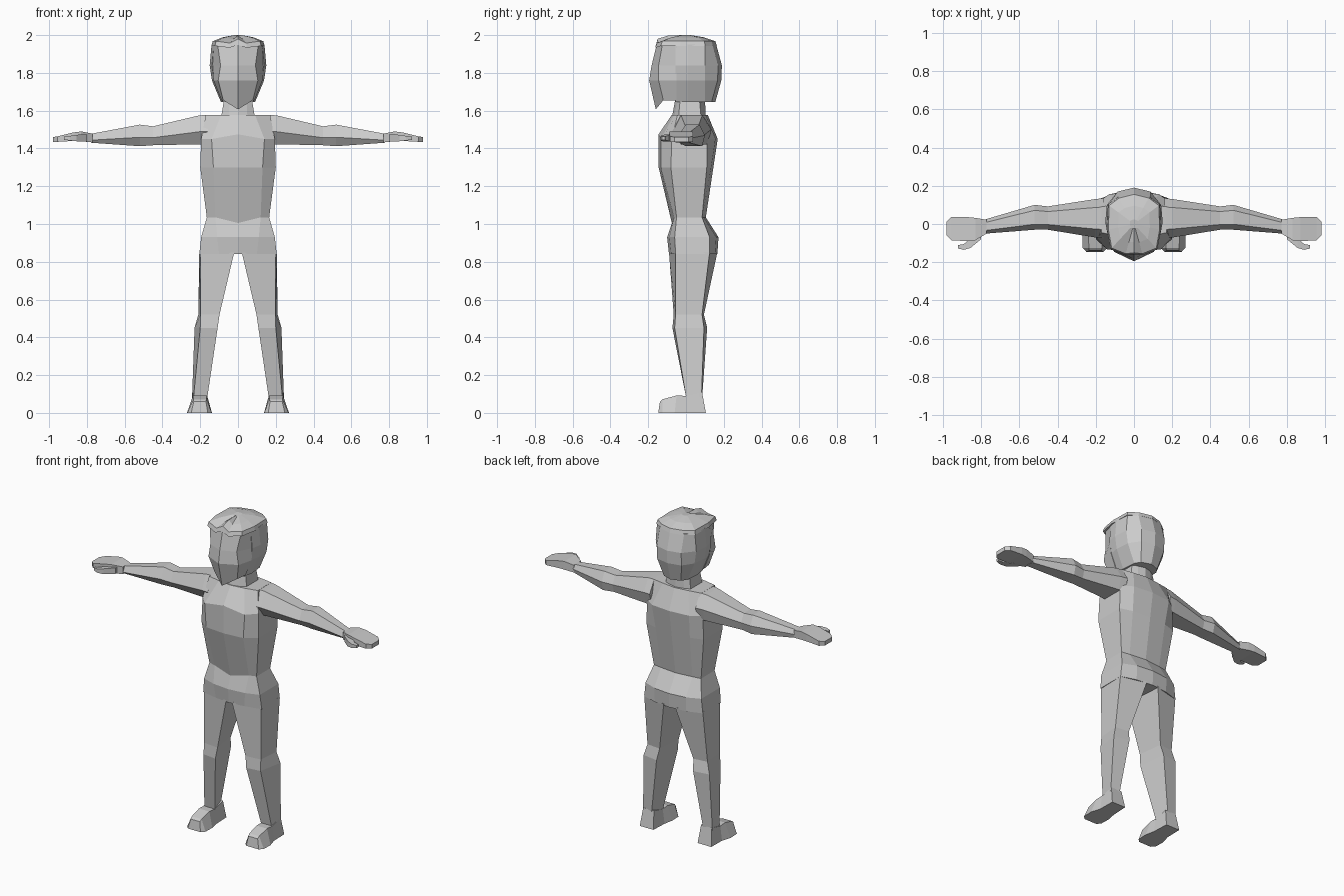
import bpy, bmesh

gray = bpy.data.materials.new("plain gray")
gray.diffuse_color = (0.6, 0.6, 0.6, 1)


def loft(name, rings, cap=True):
    """Skin a list of equal-length point rings into one flat-shaded solid."""
    bm = bmesh.new()
    vs = [[bm.verts.new(p) for p in r] for r in rings]
    n = len(vs[0])
    for a, b in zip(vs, vs[1:]):
        for i in range(n):
            j = (i + 1) % n
            bm.faces.new((a[i], a[j], b[j], b[i]))
    if cap:
        bm.faces.new(vs[0])
        bm.faces.new(vs[-1])
    bmesh.ops.remove_doubles(bm, verts=bm.verts, dist=0.0005)
    bmesh.ops.recalc_face_normals(bm, faces=bm.faces)
    me = bpy.data.meshes.new(name)
    bm.to_mesh(me)
    bm.free()
    me.materials.append(gray)
    ob = bpy.data.objects.new(name, me)
    bpy.context.collection.objects.link(ob)
    return ob


def sym(half):
    """Complete a ring from its right half, front centre to back centre."""
    return half + [(-x, y, z) for x, y, z in reversed(half[1:-1])]


def body_ring(z, zc, xs, xf, yf, y1, y2, xb, yb):
    return sym([(0, yf, zc), (xf, yf + 0.012, z), (xs, y1, z),
                (xs, y2, z), (xb, yb - 0.012, z), (0, yb, z)])


# Torso, with a pointed front hem, rising to the shoulders
waist = body_ring(1.035, 1.005, 0.165, 0.12, -0.075, -0.05, 0.085, 0.11, 0.105)
loft("torso", [
    waist,
    body_ring(1.30, 1.30, 0.200, 0.13, -0.145, -0.08, 0.11, 0.12, 0.145),
    body_ring(1.45, 1.475, 0.195, 0.14, -0.145, -0.075, 0.11, 0.13, 0.168),
    body_ring(1.578, 1.578, 0.17, 0.09, -0.075, -0.045, 0.09, 0.09, 0.115),
])
# Pelvis
loft("pelvis", [
    body_ring(0.84, 0.84, 0.205, 0.10, -0.09, -0.055, 0.125, 0.11, 0.166),
    body_ring(0.93, 0.93, 0.195, 0.11, -0.10, -0.06, 0.125, 0.11, 0.172),
    waist,
])
# Neck
loft("neck", [
    body_ring(1.56, 1.56, 0.09, 0.05, -0.075, -0.04, 0.08, 0.05, 0.105),
    body_ring(1.67, 1.67, 0.072, 0.045, -0.055, -0.03, 0.07, 0.045, 0.10),
])


# Head shell: rear of the skull, open-fronted around the face
def skull_ring(z, xs, yb, xb=0.085):
    return sym([(0, -0.055, z), (xs - 0.012, -0.055, z), (xs, 0.01, z),
                (xs - 0.008, 0.10, z), (xb, yb - 0.02, z), (0, yb, z)])


loft("skull", [
    skull_ring(1.645, 0.09, 0.155, 0.06),
    skull_ring(1.76, 0.138, 0.187),
    skull_ring(1.84, 0.150, 0.190),
    skull_ring(1.95, 0.140, 0.160),
])


# Face wedge, coming to a point at the chin
def face_ring(z, zc, xf, yf, yc, xs):
    return sym([(0, yc, zc), (xf, yf, z), (xs, -0.05, z), (0, -0.04, z)])


loft("face", [
    face_ring(1.655, 1.607, 0.078, -0.12, -0.16, 0.088),
    face_ring(1.76, 1.76, 0.105, -0.145, -0.195, 0.130),
    face_ring(1.84, 1.84, 0.092, -0.145, -0.182, 0.136),
    face_ring(1.95, 1.95, 0.108, -0.125, -0.155, 0.130),
])


# Domed cap with a notched brow
def cap_ring(z, s, zc=None):
    zc = zc or z
    pts = [(0, -0.155, zc), (0.045, -0.16, z - 0.01), (0.12, -0.13, z),
           (0.138, -0.03, z), (0.134, 0.10, z), (0.08, 0.14, z), (0, 0.16, z)]
    return sym([(x * s, y * s, h) for x, y, h in pts])


loft("cap", [cap_ring(1.943, 1.02, 1.948), cap_ring(1.968, 0.97, 1.98),
             cap_ring(1.988, 0.60, 1.998), cap_ring(2.0, 0.15)])


# Limbs
def leg_ring(s, z, xi, xo, xob, yf, yfo, ybo, yb):
    return [(s * xi, yf, z), (s * xo, yfo, z), (s * xob, ybo, z),
            (s * (xi + 0.02), yb, z)]


def arm_ring(s, x, y0, y1, z0, z1):
    m = (z0 + z1) / 2
    b = (y1 - y0) * 0.22
    return [(s * x, y0, m - 0.01), (s * x, y0 + b, z0), (s * x, y1 - b / 2, z0),
            (s * x, y1, m), (s * x, y1 - b, z1), (s * x, y0 + b, z1)]


def box_ring(s, x, y0, y1, z0, z1):
    return [(s * x, y0, z0), (s * x, y1, z0), (s * x, y1, z1), (s * x, y0, z1)]


for s, side in ((-1, "left"), (1, "right")):
    # Leg
    loft(side + "_leg", [
        leg_ring(s, 0.85, 0.02, 0.200, 0.205, -0.09, -0.055, 0.125, 0.166),
        leg_ring(s, 0.52, 0.098, 0.198, 0.210, -0.065, -0.055, 0.085, 0.095),
        leg_ring(s, 0.45, 0.108, 0.200, 0.230, -0.072, -0.06, 0.095, 0.112),
        leg_ring(s, 0.085, 0.162, 0.235, 0.243, 0.0, 0.0, 0.082, 0.086),
    ])
    # Foot: cross-sections from heel to toe
    loft(side + "_foot", [
        [(s * a, y0, 0), (s * b, y0, 0), (s * c, y1, h), (s * d, y1, h)]
        for a, b, c, d, y0, y1, h in (
            (0.155, 0.250, 0.240, 0.165, 0.105, 0.085, 0.11),
            (0.150, 0.252, 0.240, 0.163, 0.0, 0.0, 0.09),
            (0.138, 0.270, 0.238, 0.165, -0.06, -0.05, 0.092),
            (0.140, 0.268, 0.236, 0.167, -0.125, -0.125, 0.072),
            (0.160, 0.248, 0.234, 0.170, -0.147, -0.138, 0.060))
    ])
    # Arm
    loft(side + "_arm", [
        arm_ring(s, 0.16, -0.075, 0.135, 1.422, 1.578),
        arm_ring(s, 0.205, -0.07, 0.13, 1.422, 1.575),
        arm_ring(s, 0.45, -0.03, 0.092, 1.417, 1.517),
        arm_ring(s, 0.52, -0.03, 0.100, 1.412, 1.526),
        arm_ring(s, 0.775, -0.05, 0.025, 1.430, 1.478),
    ])
    # Hand
    loft(side + "_hand", [
        box_ring(s, 0.77, -0.05, 0.022, 1.432, 1.478),
        box_ring(s, 0.83, -0.085, 0.032, 1.438, 1.490),
        box_ring(s, 0.87, -0.09, 0.036, 1.440, 1.485),
        box_ring(s, 0.955, -0.085, 0.036, 1.435, 1.464),
        box_ring(s, 0.98, -0.06, 0.012, 1.434, 1.460),
    ])
    # Thumb
    loft(side + "_thumb", [
        box_ring(s, 0.80, -0.08, -0.05, 1.438, 1.475),
        box_ring(s, 0.855, -0.125, -0.075, 1.438, 1.472),
        box_ring(s, 0.89, -0.135, -0.105, 1.442, 1.466),
        box_ring(s, 0.92, -0.128, -0.11, 1.446, 1.462),
    ])
